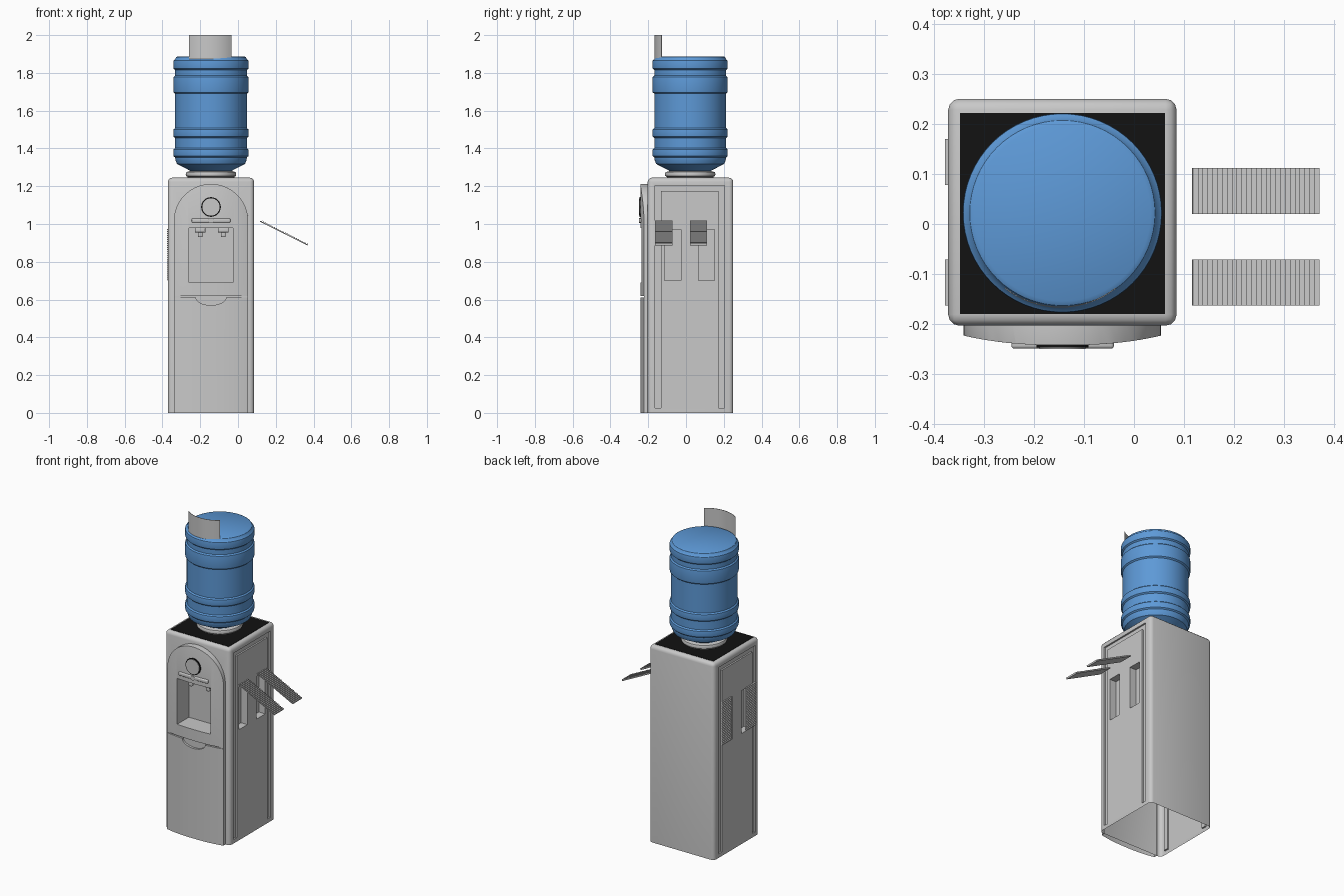
import bpy, bmesh, math
from mathutils import Vector

if "Cube" in bpy.data.objects:
    bpy.data.objects.remove(bpy.data.objects["Cube"])


def material(name, rgb):
    m = bpy.data.materials.new(name)
    m.use_nodes = True
    m.diffuse_color = (*rgb, 1)
    m.node_tree.nodes["Principled BSDF"].inputs["Base Color"].default_value = (*rgb, 1)
    return m


GREY = material("light_grey", (0.58, 0.58, 0.58))
BLACK = material("black", (0.006, 0.006, 0.006))
BLUE = material("bottle_blue", (0.11, 0.32, 0.68))

CX, CY = -0.143, 0.022          # cabinet and bottle centre
HALF = 0.228                    # cabinet half width
TOP = 1.245


def add(name, bm, mat, smooth=True):
    bmesh.ops.recalc_face_normals(bm, faces=bm.faces)
    me = bpy.data.meshes.new(name)
    bm.to_mesh(me)
    bm.free()
    me.materials.append(mat)
    ob = bpy.data.objects.new(name, me)
    bpy.context.collection.objects.link(ob)
    if smooth:
        shade(ob)
    return ob


def shade(ob):
    bpy.ops.object.select_all(action="DESELECT")
    ob.select_set(True)
    bpy.context.view_layer.objects.active = ob
    bpy.ops.object.shade_smooth_by_angle(angle=math.radians(35))


def prism(points, axis, lo, hi):
    """Extrude a 2D outline along one axis."""
    def place(p, d):
        return {"x": (d, *p), "y": (p[0], d, p[1]), "z": (*p, d)}[axis]
    bm = bmesh.new()
    face = bm.faces.new([bm.verts.new(place(p, lo)) for p in points])
    ext = bmesh.ops.extrude_face_region(bm, geom=[face])
    offset = Vector(place((0, 0), hi - lo))
    bmesh.ops.translate(bm, vec=offset,
                        verts=[v for v in ext["geom"] if isinstance(v, bmesh.types.BMVert)])
    return bm


def rect(a0, a1, b0, b1):
    return [(a0, b0), (a1, b0), (a1, b1), (a0, b1)]


def box(name, x, y, z, mat, bevel=0):
    bm = prism(rect(*x, *y), "z", *z)
    if bevel:
        bmesh.ops.bevel(bm, geom=bm.edges[:], offset=bevel, segments=3,
                        profile=0.5, affect="EDGES")
    return add(name, bm, mat)


def apply_all(ob):
    dg = bpy.context.evaluated_depsgraph_get()
    me = bpy.data.meshes.new_from_object(ob.evaluated_get(dg))
    ob.modifiers.clear()
    ob.data = me


def carve(ob, shapes, operation="DIFFERENCE"):
    """Boolean a list of prisms into an object, then drop the cutters."""
    cutters = []
    for bm in shapes:
        c = add("cutter", bm, GREY, False)
        c.hide_render = True
        m = ob.modifiers.new("carve", "BOOLEAN")
        m.object, m.operation, m.solver = c, operation, "EXACT"
        cutters.append(c)
    apply_all(ob)
    for c in cutters:
        bpy.data.objects.remove(c)


def trim(ob, point, normal):
    """Remove everything on the normal side of a plane, leaving it open."""
    bm = bmesh.new()
    bm.from_mesh(ob.data)
    bmesh.ops.bisect_plane(bm, geom=bm.verts[:] + bm.edges[:] + bm.faces[:],
                           plane_co=point, plane_no=normal, clear_outer=True)
    bm.to_mesh(ob.data)
    bm.free()


def lathe(name, profile, mat, steps=64):
    bm = bmesh.new()
    verts = [bm.verts.new((CX + r, CY, z)) for r, z in profile]
    edges = [bm.edges.new(e) for e in zip(verts, verts[1:])]
    bmesh.ops.spin(bm, geom=verts + edges, cent=(CX, CY, 0), axis=(0, 0, 1),
                   angle=math.tau, steps=steps)
    bmesh.ops.remove_doubles(bm, verts=bm.verts[:], dist=0.0001)
    return add(name, bm, mat)


def disc(name, x, z, radius, y0, y1, mat):
    pts = [(x + radius * math.cos(i * math.tau / 40),
            z + radius * math.sin(i * math.tau / 40)) for i in range(40)]
    return add(name, prism(pts, "y", y0, y1), mat)


def niche():
    return prism(rect(-0.26, -0.027, 0.69, 0.98), "y", -0.4, -0.12)


# Cabinet: rounded box, open underneath, with side grooves and vent pockets
cabinet = box("cabinet", (CX - HALF, CX + HALF), (-0.203, 0.25), (-0.1, TOP), GREY, 0.022)
groove = [(-0.164, 0.025), (-0.164, 1.205), (0.203, 1.205), (0.203, 0.025),
          (0.172, 0.025), (0.172, 1.175), (-0.133, 1.175), (-0.133, 0.025)]
cuts = [niche()]
for s in (-1, 1):
    def span(depth):
        return sorted((CX + s * (HALF - depth), CX + s * (HALF + 0.05)))
    cuts.append(prism(groove, "x", *span(0.01)))
    for y in (-0.113, 0.065):
        cuts.append(prism(rect(y, y + 0.086, 0.70, 0.97), "x", *span(0.045)))
carve(cabinet, cuts)
trim(cabinet, (0, 0, 0), (0, 0, -1))
shade(cabinet)

# Bowed front panel with an arched top
HW = 0.197
bow = [(CX + HW * 1.1 * u, -0.242 + 0.024 * abs(u) ** 2.4)
       for u in [i / 14 - 1 for i in range(29)]]
bow += [(CX + HW * 1.1, -0.15), (CX - HW * 1.1, -0.15)]
arch = [(CX - HW, -0.1), (CX + HW, -0.1)]
arch += [(CX + HW * math.cos(t), 1.015 + HW * math.sin(t))
         for t in [math.pi * i / 32 for i in range(33)]]
panel = add("front_panel", prism(bow, "z", -0.2, 1.4), GREY, False)
carve(panel, [prism(arch, "y", -0.4, 0)], "INTERSECT")
bevel = panel.modifiers.new("round", "BEVEL")
bevel.width, bevel.segments, bevel.limit_method = 0.014, 3, "ANGLE"
bevel.angle_limit = math.radians(40)
apply_all(panel)
grip = [(CX + 0.08 * math.cos(t), 0.612 + 0.042 * math.sin(t))
        for t in [math.pi + math.pi * i / 20 for i in range(21)]]
carve(panel, [niche(),
              prism(rect(-0.5, 0.3, 0.612, 0.619), "y", -0.4, -0.222),
              prism(grip, "y", -0.4, -0.228)])
trim(panel, (0, 0, 0), (0, 0, -1))
trim(panel, (0, -0.2, 0), (0, 1, 0))
shade(panel)

# Control dial, tap bar and taps
disc("dial_ring", CX, 1.09, 0.052, -0.247, -0.225, BLACK)
disc("dial_face", CX, 1.09, 0.046, -0.25, -0.23, GREY)
box("tap_bar", (-0.245, -0.04), (-0.249, -0.225), (1.007, 1.03), GREY, 0.006)
disc("bar_button", CX, 1.018, 0.014, -0.25, -0.235, GREY)
for side, x in (("right", -0.2), ("left", -0.078)):
    box(side + "_tap_body", (x - 0.028, x + 0.028), (-0.2, -0.12), (0.955, 0.982), GREY, 0.004)
    box(side + "_tap_spout", (x - 0.012, x + 0.012), (-0.195, -0.165), (0.93, 0.96), GREY, 0.005)

# Top plate and bottle collar
box("top_plate", (-0.347, 0.062), (-0.18, 0.222), (TOP - 0.005, TOP + 0.002), BLACK)
lathe("collar", [(0, 1.24), (0.122, 1.24), (0.124, 1.25), (0.132, 1.255), (0.134, 1.265),
                 (0.13, 1.275), (0.11, 1.28), (0, 1.28)], GREY)

# Water bottle with raised bands
half = [(0, 1.27), (0.1, 1.275), (0.12, 1.287), (0.18, 1.318), (0.187, 1.335), (0.19, 1.35)]
for z0, z1 in ((1.352, 1.402), (1.455, 1.508), (1.69, 1.785), (1.815, 1.872)):
    half += [(0.19, z0), (0.198, z0 + 0.007), (0.199, z0 + 0.012),
             (0.199, z1 - 0.012), (0.198, z1 - 0.007), (0.19, z1)]
half += [(0.185, 1.883), (0.176, 1.888), (0, 1.888)]
lathe("bottle", half, BLUE)

# Curved label sheet standing above the bottle
R = 0.181
angles = [math.radians(-38 + 76 * i / 16) for i in range(17)]
sheet = [(CX - 0.004 + r * math.sin(a), 0.014 - r * math.cos(a))
         for r, order in ((R, angles), (R - 0.002, angles[::-1])) for a in order]
add("label_sheet", prism(sheet, "z", 1.873, 2.0), GREY)


# Ribbed vent strips: fitted on the right side, detached on the left
def vent(name, y, start, end, teeth=26):
    a, b = Vector(start), Vector(end)
    d = b - a
    n = Vector((-d.y, d.x)).normalized()
    pts = []
    for i in range(teeth):
        pts += [a + d * (i / teeth), a + d * ((i + 0.8) / teeth) + n * 0.006]
    pts += [b, b - n * 0.004, a - n * 0.004]
    return add(name, prism([tuple(p) for p in pts], "y", y, y + 0.092), GREY, False)


for label, y in (("front", -0.163), ("rear", 0.02)):
    vent("left_" + label + "_vent", y, (0.118, 1.016), (0.37, 0.89))
for label, y in (("front", -0.163), ("rear", 0.078)):
    vent("right_" + label + "_vent", y, (CX - HALF, 0.7), (CX - HALF, 0.975))
